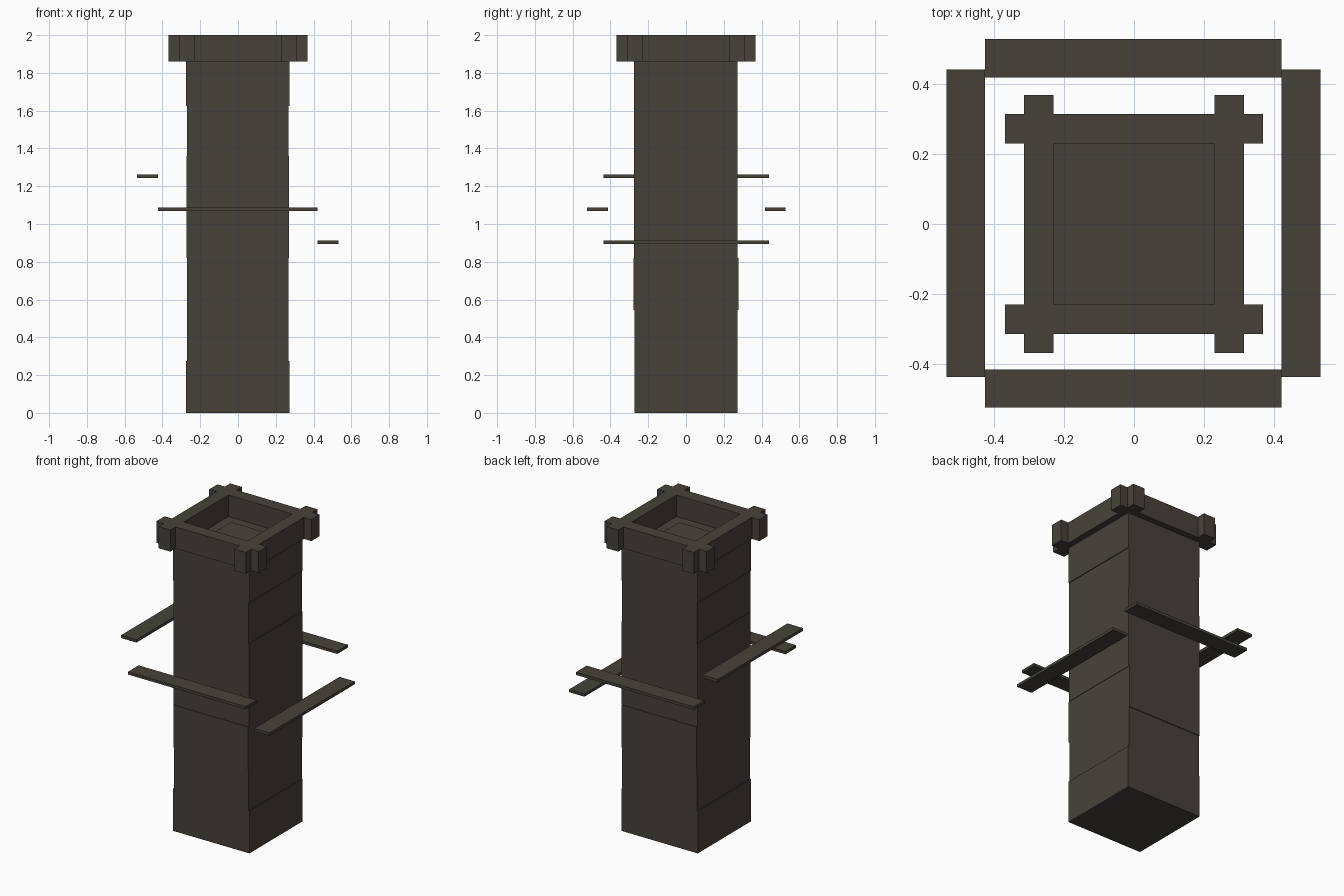
import bpy, bmesh

if "Cube" in bpy.data.objects:
    bpy.data.objects.remove(bpy.data.objects["Cube"])

wood = bpy.data.materials.new("dark_wood")
wood.diffuse_color = (0.062, 0.053, 0.042, 1)
wood.use_nodes = True
wood.node_tree.nodes["Principled BSDF"].inputs["Base Color"].default_value = wood.diffuse_color


def finish(name, bm):
    bmesh.ops.recalc_face_normals(bm, faces=bm.faces)
    mesh = bpy.data.meshes.new(name)
    bm.to_mesh(mesh)
    bm.free()
    mesh.materials.append(wood)
    obj = bpy.data.objects.new(name, mesh)
    bpy.context.collection.objects.link(obj)
    return obj


def box(name, x0, x1, y0, y1, z0, z1):
    bm = bmesh.new()
    bmesh.ops.create_cube(bm, size=1)
    for v in bm.verts:
        v.co = (x1 if v.co.x > 0 else x0,
                y1 if v.co.y > 0 else y0,
                z1 if v.co.z > 0 else z0)
    return finish(name, bm)


# Shaft: stacked blocks, each very slightly different in width (x, y)
levels = [0, 0.275, 0.545, 0.82, 1.09, 1.36, 1.625, 1.86]
halves = [(0.274, 0.273), (0.269, 0.273), (0.269, 0.278), (0.272, 0.274),
          (0.272, 0.274), (0.269, 0.274), (0.274, 0.274)]
for i, (hx, hy) in enumerate(halves):
    box(f"shaft_block_{i + 1}", -hx - 0.001, hx - 0.001, -hy, hy - 0.001,
        levels[i], levels[i + 1])

# Crown: crossed-beam outline around an open square
E, O, I = 0.367, 0.313, 0.229
Z0, Z1 = 1.86, 2.0
corner = [(I, E), (O, E), (O, O), (E, O), (E, I), (O, I)]  # one corner, clockwise
outline = []
for _ in range(4):
    outline += [corner[0], (corner[0][0], O)][::-1] + corner[1:]
    corner = [(y, -x) for x, y in corner]
    if _ == 0:
        first = outline[:]
outline = []
for _ in range(4):
    outline += first
    first = [(y, -x) for x, y in first]
bm = bmesh.new()
ring = [bm.verts.new((x, y, Z0)) for x, y in outline]
hole = [bm.verts.new((x, y, Z0)) for x, y in [(I, I), (I, -I), (-I, -I), (-I, I)]]
edges = []
for loop in (ring, hole):
    edges += [bm.edges.new((loop[i - 1], loop[i])) for i in range(len(loop))]
bmesh.ops.triangle_fill(bm, edges=edges, use_beauty=True)
bmesh.ops.dissolve_limit(bm, angle_limit=0.01, verts=bm.verts, edges=bm.edges)
ext = bmesh.ops.extrude_face_region(bm, geom=bm.faces[:], use_keep_orig=True)
for v in ext["geom"]:
    if isinstance(v, bmesh.types.BMVert):
        v.co.z = Z1
finish("crown", bm)

# Thin hatch on the floor inside the crown
box("floor_hatch", -0.168, 0.166, -0.166, 0.168, 1.86, 1.864)

# Floating planks circling the shaft
T = 0.009
box("plank_left", -0.535, -0.424, -0.436, 0.44, 1.253 - T, 1.253 + T)
box("plank_right", 0.421, 0.531, -0.436, 0.44, 0.904 - T, 0.904 + T)
box("plank_front", -0.424, 0.421, -0.523, -0.414, 1.079 - T, 1.079 + T)
box("plank_back", -0.424, 0.421, 0.417, 0.527, 1.079 - T, 1.079 + T)
